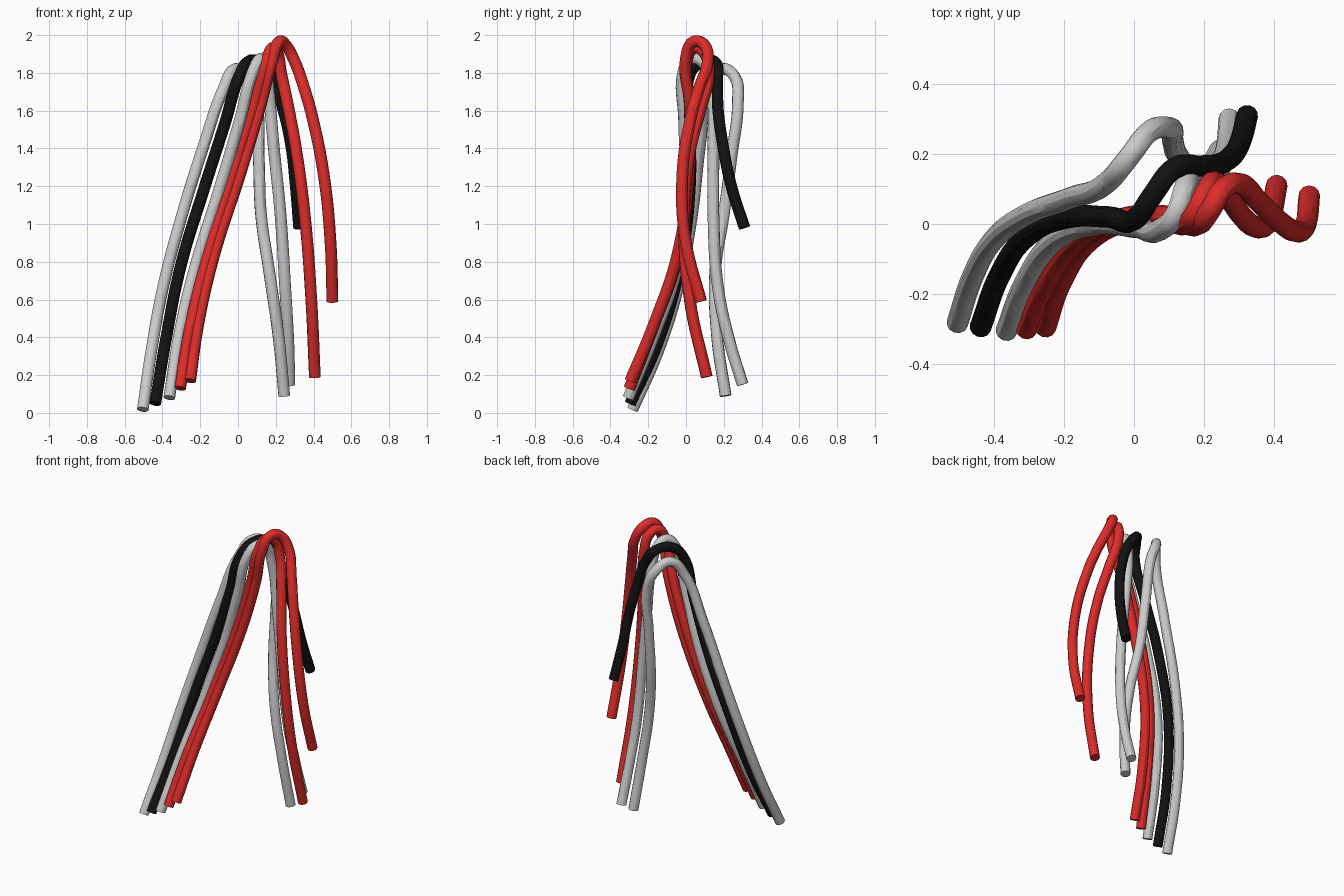
import bpy

RADIUS = 0.031


def material(name, rgb):
    m = bpy.data.materials.new(name)
    m.diffuse_color = (*rgb, 1)
    return m


black = material("black", (0.006, 0.006, 0.006))
red = material("red", (0.72, 0.025, 0.022))


def strand(name, points, mat=None):
    """Round capped tube running smoothly through the points."""
    cu = bpy.data.curves.new(name, 'CURVE')
    cu.dimensions = '3D'
    cu.resolution_u = 8
    cu.bevel_depth = RADIUS
    cu.bevel_resolution = 4
    cu.use_fill_caps = True
    sp = cu.splines.new('BEZIER')
    sp.bezier_points.add(len(points) - 1)
    for bp, p in zip(sp.bezier_points, points):
        bp.co = p
        bp.handle_left_type = bp.handle_right_type = 'AUTO'
    ob = bpy.data.objects.new(name, cu)
    bpy.context.collection.objects.link(ob)
    if mat:
        cu.materials.append(mat)
    # Turn the curve into a mesh with crisp end caps
    bpy.ops.object.select_all(action='DESELECT')
    ob.select_set(True)
    bpy.context.view_layer.objects.active = ob
    bpy.ops.object.convert(target='MESH')
    bpy.ops.object.shade_smooth_by_angle()


# Outer grey strand
strand("outer_grey_strand", [
    (-.504, -.283, .018), (-.46, -.15, .32), (-.40, -.045, .65), (-.31, .025, 1.0),
    (-.18, .075, 1.42), (-.075, .12, 1.72), (-.015, .19, 1.82), (.04, .26, 1.775),
    (.095, .275, 1.65), (.11, .24, 1.35), (.122, .2, 1.05), (.165, .155, .75),
    (.215, .165, .4), (.245, .21, .09)])

# Black strand
strand("black_strand", [
    (-.438, -.295, .05), (-.385, -.15, .37), (-.30, -.03, .79), (-.18, .02, 1.185),
    (-.07, .02, 1.53), (.01, .02, 1.79), (.055, .085, 1.86), (.11, .155, 1.855),
    (.19, .165, 1.75), (.24, .17, 1.6), (.28, .195, 1.42), (.305, .24, 1.2),
    (.323, .31, .98)], black)

# Middle grey strand
strand("middle_grey_strand", [
    (-.364, -.305, .08), (-.31, -.165, .42), (-.23, -.05, .76), (-.10, 0, 1.18),
    (.01, -.01, 1.55), (.085, -.01, 1.82), (.12, .03, 1.875), (.142, .095, 1.85),
    (.16, .135, 1.72), (.19, .145, 1.4), (.225, .145, 1.05), (.25, .17, .66),
    (.266, .23, .38), (.272, .30, .15)])

# Two red strands
strand("inner_red_strand", [
    (-.307, -.3, .13), (-.255, -.18, .44), (-.165, -.05, .81), (-.035, .015, 1.24),
    (.085, .02, 1.63), (.155, .005, 1.87), (.18, .04, 1.93), (.205, .09, 1.915),
    (.228, .12, 1.80), (.27, .075, 1.6), (.31, .02, 1.38), (.355, -.01, 1.03),
    (.388, .02, .6), (.407, .11, .19)], red)
strand("outer_red_strand", [
    (-.253, -.295, .17), (-.21, -.17, .47), (-.125, -.045, .84), (.01, .015, 1.26),
    (.12, .02, 1.63), (.185, 0, 1.88), (.218, .04, 1.965), (.25, .095, 1.95),
    (.30, .115, 1.86), (.35, .07, 1.72), (.395, .025, 1.56), (.457, -.02, 1.24),
    (.49, 0, .9), (.50, .08, .59)], red)
